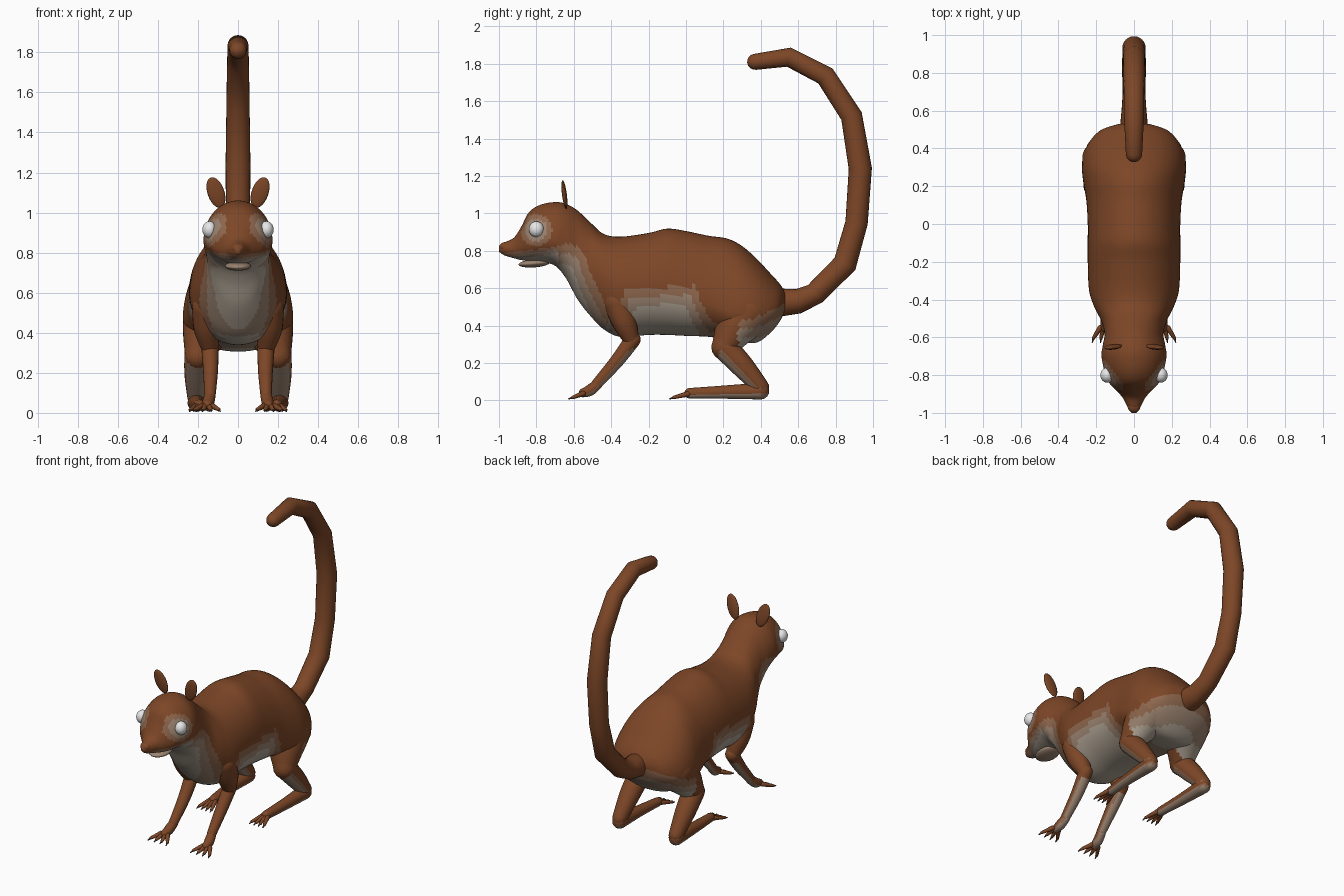
import bpy, bmesh, math
from mathutils import Vector, Matrix, Euler

cube = bpy.data.objects.get("Cube")
if cube:
    bpy.data.objects.remove(cube, do_unlink=True)

# Colours
BROWN, LIGHT, TAUPE, GREY, WHITE, DARK = range(6)
PALETTE = [("brown_fur", (.205, .062, .02)), ("light_brown_fur", (.27, .135, .075)),
           ("taupe_fur", (.33, .23, .165)), ("grey_belly_fur", (.42, .36, .29)),
           ("eye_white", (.8, .8, .8)), ("dark_claw", (.09, .06, .045))]
materials = []
for label, rgb in PALETTE:
    m = bpy.data.materials.new(label)
    m.use_nodes = True
    m.diffuse_color = (*rgb, 1)
    m.node_tree.nodes["Principled BSDF"].inputs["Base Color"].default_value = (*rgb, 1)
    materials.append(m)


def finish(name, bm, rule):
    """Turn a bmesh into a smooth object, colouring faces by rule(centre, normal)."""
    bmesh.ops.recalc_face_normals(bm, faces=bm.faces)
    bm.normal_update()
    for f in bm.faces:
        f.smooth = True
        f.material_index = rule(f.calc_center_median(), f.normal) if callable(rule) else rule
    mesh = bpy.data.meshes.new(name)
    bm.to_mesh(mesh)
    bm.free()
    for m in materials:
        mesh.materials.append(m)
    ob = bpy.data.objects.new(name, mesh)
    bpy.context.collection.objects.link(ob)
    return ob


def skin(name, rings, rule):
    """Bridge closed rings of points and cap both ends."""
    bm = bmesh.new()
    loops = [[bm.verts.new(p) for p in ring] for ring in rings]
    n = len(loops[0])
    for a, b in zip(loops, loops[1:]):
        for i in range(n):
            j = (i + 1) % n
            bm.faces.new((a[i], a[j], b[j], b[i]))
    bm.faces.new(loops[0])
    bm.faces.new(loops[-1])
    return finish(name, bm, rule)


def spline(rows, steps):
    """Catmull-Rom interpolation of rows of numbers."""
    ext = [rows[0]] + list(rows) + [rows[-1]]
    out = []
    for a, b, c, d in zip(ext, ext[1:], ext[2:], ext[3:]):
        for s in range(steps):
            t = s / steps
            out.append([q + t / 2 * (r - p + t * (2*p - 5*q + 4*r - e + t * (3*(q - r) + e - p)))
                        for p, q, r, e in zip(a, b, c, d)])
    return out + [list(rows[-1])]


def tube(name, rows, rule, steps=6, sides=20):
    """Round-ended tube through rows of (x, y, z, radius)."""
    pts = [(Vector(r[:3]), r[3]) for r in spline(rows, steps)]

    def cap(end, before):
        d = (end[0] - before[0]).normalized()
        return [(end[0] + d * end[1] * math.sin(math.radians(a)),
                 end[1] * math.cos(math.radians(a))) for a in (25, 50, 70, 85)]
    pts = cap(pts[0], pts[1])[::-1] + pts + cap(pts[-1], pts[-2])
    rings = []
    for i, (p, r) in enumerate(pts):
        t = (pts[min(i + 1, len(pts) - 1)][0] - pts[max(i - 1, 0)][0]).normalized()
        u = Vector((1, 0, 0)).cross(t).normalized()
        v = t.cross(u)
        angles = [math.tau * k / sides for k in range(sides)]
        rings.append([p + (u * math.cos(a) + v * math.sin(a)) * r for a in angles])
    return skin(name, rings, rule)


def ball(name, loc, size, rule, rot=(0, 0, 0)):
    bm = bmesh.new()
    mat = Matrix.LocRotScale(Vector(loc), Euler(rot), Vector(size))
    bmesh.ops.create_uvsphere(bm, u_segments=24, v_segments=16, radius=1, matrix=mat)
    return finish(name, bm, rule)


# Upper edge of the pale underside along the body: (y, z)
EDGE = [(-1, .785), (-.85, .8), (-.7, .82), (-.62, .84), (-.55, .8), (-.52, .7), (-.45, .55),
        (-.4, .46), (-.36, .5), (-.32, .6), (.05, .61), (.09, .5), (.15, .41), (.35, .43), (.55, .53)]


def edge(y):
    y = min(max(y, EDGE[0][0]), EDGE[-1][0])
    for (a, p), (b, q) in zip(EDGE, EDGE[1:]):
        if y <= b:
            return p + (q - p) * (y - a) / (b - a)


def coat(c, n):
    """Banded fur: eye patches, then pale underside in three steps."""
    d = math.hypot(c.y + .8, c.z - .91)
    if abs(c.x) > .06 and d < .085:
        return TAUPE if d < .06 else LIGHT
    k = .35 if c.y < -.68 else 1
    for shade, inset in ((GREY, .09), (TAUPE, .045), (LIGHT, 0)):
        w = inset * k * .6
        if c.z < min(edge(c.y - w), edge(c.y), edge(c.y + w)) - inset * k:
            return shade
    return BROWN


def limb_coat(c, n):
    if c.z > .27 or n.z > -.2:
        return BROWN
    return LIGHT if n.z > -.45 else TAUPE


def thigh_coat(c, n):
    return BROWN if c.y < .28 else coat(c, n)


# Head and body: (y, top, bottom, height of widest point, half width)
BODY = [(-1, .825, .795, .81, .012), (-.97, .845, .775, .81, .034), (-.92, .87, .76, .81, .06),
        (-.88, .93, .75, .82, .095), (-.84, 1.005, .745, .84, .132), (-.78, 1.045, .74, .86, .156),
        (-.7, 1.06, .72, .86, .172), (-.64, 1.05, .65, .84, .165), (-.58, 1.015, .54, .78, .156),
        (-.51, .95, .45, .68, .175), (-.44, .89, .38, .64, .21), (-.35, .875, .34, .6, .238),
        (-.2, .895, .35, .6, .245), (-.1, .918, .35, .59, .245), (0, .905, .345, .57, .245),
        (.12, .88, .34, .53, .252), (.22, .865, .325, .48, .268), (.3, .825, .31, .47, .275),
        (.38, .755, .31, .47, .262), (.45, .68, .36, .48, .225), (.5, .625, .42, .5, .17),
        (.53, .58, .48, .53, .08)]
rings = []
for y, top, bottom, mid, width in spline(BODY, 7):
    ring = []
    for k in range(64):
        a = math.tau * k / 64
        reach = top - mid if math.sin(a) > 0 else mid - bottom
        ring.append((width * math.cos(a), y, mid + reach * math.sin(a)))
    rings.append(ring)
skin("body_and_head", rings, coat)

# Jaw and nose
ball("lower_jaw", (0, -.81, .733), (.065, .085, .022), TAUPE, (.08, 0, 0))
ball("nose", (0, -.965, .82), (.034, .034, .026), BROWN)

# Knobbly tail
tube("tail", [(0, .45, .52, .08), (0, .6, .53, .066), (0, .69, .57, .06), (0, .85, .73, .064),
              (0, .912, .95, .06), (0, .932, 1.24, .062), (0, .885, 1.52, .058),
              (0, .745, 1.735, .055), (0, .55, 1.835, .052), (0, .37, 1.81, .043)],
     BROWN, steps=1, sides=24)


def toes(name, x, y, z, spread, length):
    """Four splayed toes ending in dark claws."""
    for i in range(4):
        o = spread * (i / 1.5 - 1)
        base, tip = (x + o * .4, y, z, .015), (x + o, y - length, .016, .009)
        tube(f"{name}_toe_{i + 1}", [base, tip], BROWN, steps=2, sides=10)
        claw = (x + o * 1.1, y - length - .022, .008, .003)
        tube(f"{name}_claw_{i + 1}", [tip[:3] + (.007,), claw], DARK, steps=1, sides=8)


# Paired parts
for side, s in (("left", 1), ("right", -1)):
    ball(f"{side}_eye", (.142 * s, -.8, .915), (.036, .04, .042), WHITE)
    ball(f"{side}_ear", (.11 * s, -.65, 1.1), (.042, .013, .08), BROWN, (.12, .33 * s, 0))

    tube(f"{side}_upper_arm", [(.155 * s, -.37, .53, .075), (.155 * s, -.33, .42, .066),
                               (.14 * s, -.29, .32, .042)], BROWN)
    tube(f"{side}_forearm", [(.14 * s, -.285, .325, .043), (.137 * s, -.37, .21, .037),
                             (.14 * s, -.48, .085, .028)], limb_coat)
    tube(f"{side}_front_foot", [(.14 * s, -.475, .085, .028), (.148 * s, -.515, .053, .03),
                                (.152 * s, -.55, .04, .024)], limb_coat)
    toes(f"{side}_front", .155 * s, -.55, .036, .06, .055)

    tube(f"{side}_thigh", [(.14 * s, .33, .47, .138), (.17 * s, .26, .38, .108),
                           (.198 * s, .205, .285, .07)], thigh_coat, sides=32)
    tube(f"{side}_shank", [(.2 * s, .205, .285, .068), (.205 * s, .3, .185, .062),
                           (.207 * s, .4, .07, .045)], limb_coat)
    tube(f"{side}_hind_foot", [(.207 * s, .4, .05, .045), (.203 * s, .2, .044, .035),
                               (.193 * s, .02, .038, .028)], limb_coat)
    toes(f"{side}_hind", .193 * s, .01, .034, .045, .075)
